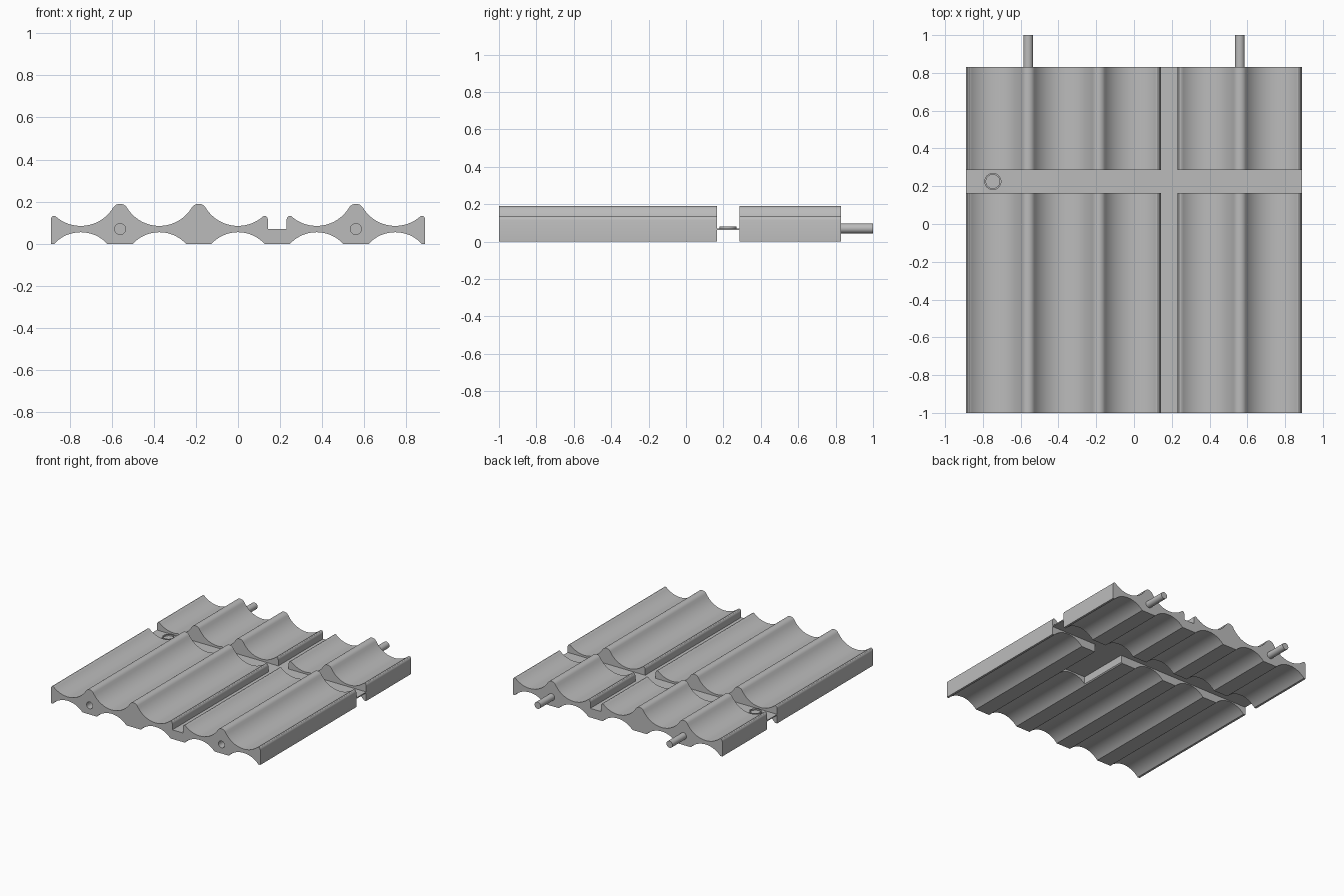
import bpy, bmesh, math
from mathutils import Matrix

if "Cube" in bpy.data.objects:
    bpy.data.objects.remove(bpy.data.objects["Cube"])

grey = bpy.data.materials.new("plain_grey")
grey.diffuse_color = (0.5, 0.5, 0.5, 1)
grey.use_nodes = True
grey.node_tree.nodes["Principled BSDF"].inputs["Base Color"].default_value = grey.diffuse_color

PITCH, EDGE = 0.3735, 0.1425      # trough spacing, lip distance from trough centre
Y0, Y1, Y2, Y3 = -1.0, 0.165, 0.285, 0.83
FLOOR = 0.07
PIN_X, PIN_Z, PIN_R = 0.56, 0.07, 0.026


def make(name, bm):
    bmesh.ops.recalc_face_normals(bm, faces=bm.faces[:])
    me = bpy.data.meshes.new(name)
    bm.to_mesh(me)
    bm.free()
    me.materials.append(grey)
    ob = bpy.data.objects.new(name, me)
    bpy.context.collection.objects.link(ob)
    return ob


def box(name, x0, x1, y0, y1, z0, z1):
    bm = bmesh.new()
    m = Matrix.Translation(((x0 + x1) / 2, (y0 + y1) / 2, (z0 + z1) / 2))
    m = m @ Matrix.Diagonal((x1 - x0, y1 - y0, z1 - z0, 1))
    bmesh.ops.create_cube(bm, size=1, matrix=m)
    return make(name, bm)


def rod(name, x, z, r, y0, y1, r_end=None):
    bm = bmesh.new()
    m = Matrix.Translation((x, (y0 + y1) / 2, z)) @ Matrix.Rotation(-math.pi / 2, 4, 'X')
    bmesh.ops.create_cone(bm, cap_ends=True, segments=32, radius1=r,
                          radius2=r if r_end is None else r_end,
                          depth=y1 - y0, matrix=m)
    return make(name, bm)


def smooth(ob):
    bpy.ops.object.select_all(action='DESELECT')
    ob.select_set(True)
    bpy.context.view_layer.objects.active = ob
    bpy.ops.object.shade_smooth_by_angle(angle=math.radians(30))


def cut(ob, cutter):
    mod = ob.modifiers.new("cut", 'BOOLEAN')
    mod.operation, mod.solver, mod.object = 'DIFFERENCE', 'EXACT', cutter
    bpy.context.view_layer.objects.active = ob
    bpy.ops.object.modifier_apply(modifier=mod.name)
    bpy.data.objects.remove(cutter)


# Half of a trough: concave arc running into a round ridge or a rounded lip
R, RIDGE, CZ = 0.18, 0.0385, 0.265


def half_trough(lip):
    end = 0.12 if lip else 0.1545
    a = math.asin(end / R)
    pts = [(R * math.sin(a * i / 12), CZ - R * math.cos(a * i / 12)) for i in range(13)]
    if lip:
        pts += [(0.127, 0.133), (0.134, 0.131), (0.1395, 0.125), (EDGE, 0.115)]
    else:
        for i in range(1, 7):
            t = math.asin((PITCH / 2 - end) / RIDGE) * (1 - i / 6)
            pts.append((PITCH / 2 - RIDGE * math.sin(t), 0.19 - RIDGE + RIDGE * math.cos(t)))
    return pts


def outline():
    pts = []
    for k in range(-2, 3):
        c = k * PITCH
        left = half_trough(k in (-2, 1))
        right = half_trough(k in (2, 0))
        if k == 1:                                  # long slot floor
            pts += [(EDGE, FLOOR), (c - EDGE, FLOOR)]
        # the ridge top is shared with the previous trough
        lp = left[::-1] if k in (-2, 1) else left[::-1][1:]
        pts += [(c - d, z) for d, z in lp] + [(c + d, z) for d, z in right[1:]]
    pts.append((2 * PITCH + EDGE, 0))
    h, rise = 0.126, 0.055                          # hollows underneath
    r = (h * h + rise * rise) / (2 * rise)
    a = math.asin(h / r)
    for k in range(2, -3, -1):
        for i in range(17):
            t = a * (1 - i / 8)
            pts.append((k * PITCH + r * math.sin(t), rise - r + r * math.cos(t)))
    pts.append((-2 * PITCH - EDGE, 0))
    return pts


def tray(name, y0, y1):
    bm = bmesh.new()
    face = bm.faces.new([bm.verts.new((x, y0, z)) for x, z in outline()])
    ext = bmesh.ops.extrude_face_region(bm, geom=[face])
    bmesh.ops.translate(bm, vec=(0, y1 - y0, 0),
                        verts=[v for v in ext['geom'] if isinstance(v, bmesh.types.BMVert)])
    return make(name, bm)


# Two trough sections
front = tray("front_trough_section", Y0, Y1)
back = tray("back_trough_section", Y2, Y3)

# Peg holes in the front and a pocket underneath
for s in (-1, 1):
    cut(front, rod("hole_cutter", s * PIN_X, PIN_Z, PIN_R, Y0 - 0.05, Y0 + 0.17))
cut(front, box("pocket_cutter", 0.255, 0.5, -0.24, Y1 + 0.05, -0.05, 0.065))
smooth(front)
smooth(back)

# Thin web across the cross slot
half = 2 * PITCH + EDGE
box("cross_slot_web", -half, half, Y1, Y2, 0.062, FLOOR)

# Small raised ring in the cross slot
bm = bmesh.new()
N = 32
rings = [[bm.verts.new((-2 * PITCH + r * math.cos(2 * math.pi * i / N),
                        0.225 + r * math.sin(2 * math.pi * i / N), z)) for i in range(N)]
         for r, z in ((0.045, 0.068), (0.045, 0.08), (0.036, 0.08), (0.036, 0.068))]
for j in range(4):
    a, b = rings[j], rings[(j + 1) % 4]
    for i in range(N):
        bm.faces.new((a[i], a[(i + 1) % N], b[(i + 1) % N], b[i]))
smooth(make("slot_ring", bm))

# Pegs at the back
for s, side in ((-1, "left"), (1, "right")):
    smooth(rod(side + "_peg", s * PIN_X, PIN_Z, PIN_R, Y3 - 0.02, 1.0))
